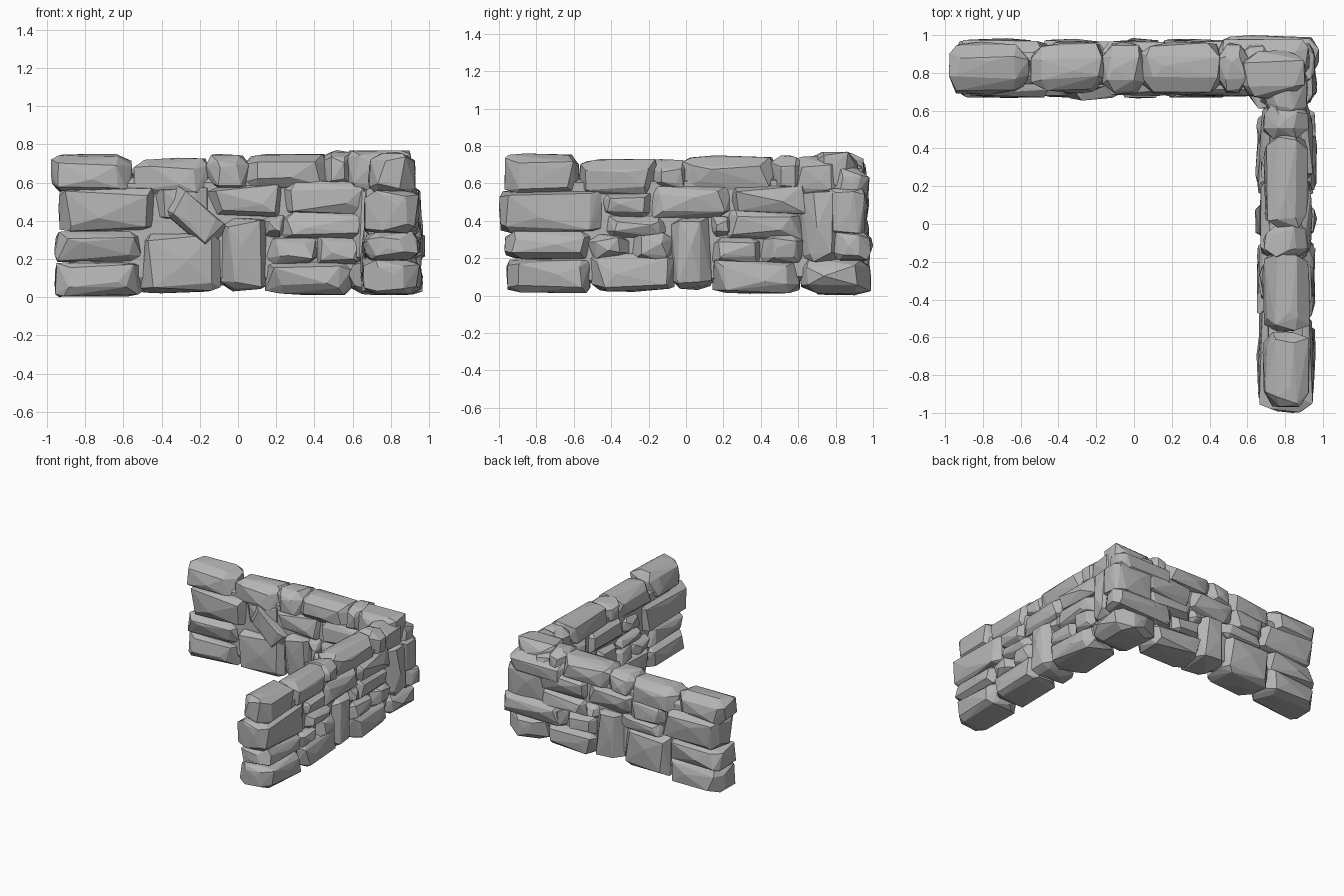
import bpy
import bmesh
import math
import random
from itertools import product
from mathutils import Vector, Matrix

random.seed(5)
rnd = random.uniform

default_cube = bpy.data.objects.get("Cube")
if default_cube:
    bpy.data.objects.remove(default_cube, do_unlink=True)

# One flat grey for all the masonry
grey = bpy.data.materials.new("stone grey")
grey.use_nodes = True
grey.diffuse_color = (0.46, 0.46, 0.46, 1)
grey.node_tree.nodes["Principled BSDF"].inputs["Base Color"].default_value = grey.diffuse_color


def inset(half, smallest, largest):
    """Half size pulled in by a random chamfer, limited on small stones."""
    return half - min(rnd(smallest, largest), half * 0.6)


def stone(name, low, high, along, tilt=0, crown=0.65):
    """Rough-hewn convex stone filling a box; 'along' is the wall's axis,
    'crown' the share of the depth kept by its upper bed."""
    low, high = Vector(low), Vector(high)
    centre, half = (low + high) / 2, (high - low) / 2
    length, depth, height = half[along], half[1 - along], half.z
    points = []
    for a, b, c in product((-1, 1), repeat=3):
        bed = crown if c > 0 else 0.65
        shoulder = 0.13 * (1 - bed)
        # broad face corner, end corner and bed corner
        points.append((a * inset(length, 0.03, 0.09),
                       b * depth * rnd(0.8, 1),
                       c * inset(height, shoulder * 0.4, shoulder * 1.2)))
        points.append((a * length * rnd(0.96, 1),
                       b * depth * rnd(0.2, 0.6),
                       c * inset(height, shoulder * 0.3, shoulder * 1.2)))
        points.append((a * inset(length, 0.01, 0.09),
                       b * depth * bed * rnd(0.75, 1.2),
                       c * height * rnd(0.84, 1)))
    for side in (-1, 1):
        # off-centre high points make the facets
        points.append((rnd(-0.5, 0.5) * length, side * depth, rnd(-0.4, 0.3) * height))
        points.append((rnd(-0.5, 0.5) * length, rnd(-0.3, 0.3) * depth, side * height))
        points.append((side * length, rnd(-0.3, 0.3) * depth, rnd(-0.4, 0.2) * height))

    bm = bmesh.new()
    for u, d, z in points:
        spot = Matrix.Rotation(math.radians(tilt), 3, "Y") @ Vector((u, d, z))
        if along == 1:
            spot.x, spot.y = spot.y, spot.x
        bm.verts.new(spot)
    hull = bmesh.ops.convex_hull(bm, input=bm.verts[:])
    spare = {v for v in hull["geom_interior"] + hull["geom_unused"]
             if isinstance(v, bmesh.types.BMVert)}
    bmesh.ops.delete(bm, geom=list(spare), context="VERTS")
    bmesh.ops.dissolve_limit(bm, angle_limit=math.radians(4),
                             verts=bm.verts[:], edges=bm.edges[:])
    bmesh.ops.recalc_face_normals(bm, faces=bm.faces[:])
    mesh = bpy.data.meshes.new(name)
    bm.to_mesh(mesh)
    bm.free()
    mesh.materials.append(grey)
    obj = bpy.data.objects.new(name, mesh)
    obj.location = centre
    bpy.context.collection.objects.link(obj)


# Courses of each wall: half depth, then (start, end, bottom, top) per stone
back_courses = {
    "base": (.155, [(-.96, -.5, 0, .19), (-.51, -.09, .02, .35),
                    (-.09, .16, .03, .42), (.14, .6, .01, .19)]),
    "low": (.15, [(-.96, -.5, .18, .35), (.14, .42, .17, .32),
                  (.4, .68, .17, .33)]),
    "middle": (.148, [(-.94, -.43, .34, .58), (.12, .26, .31, .43),
                      (.22, .68, .3, .45), (-.17, .24, .42, .59),
                      (.22, .7, .43, .61)]),
    "cap": (.135, [(-.98, -.55, .55, .75), (-.55, -.15, .53, .73),
                   (-.17, .06, .56, .75), (.03, .47, .57, .75),
                   (.44, .61, .58, .77), (.57, .72, .56, .73)]),
}
side_courses = {
    "base": (.157, [(-.96, -.51, .01, .2), (-.51, -.06, .02, .23),
                    (-.08, .14, .03, .42), (.14, .61, .01, .19)]),
    "low": (.15, [(-.97, -.5, .19, .35), (-.53, -.29, .19, .33),
                  (-.31, -.07, .18, .34), (.13, .42, .17, .32),
                  (.4, .63, .17, .33)]),
    "middle": (.14, [(-1, -.43, .33, .57), (-.45, -.09, .31, .43),
                     (-.45, -.17, .41, .55), (-.2, .25, .41, .59),
                     (.12, .26, .31, .43), (.2, .64, .3, .46),
                     (.23, .66, .43, .59)]),
    "cap": (.12, [(-.97, -.57, .54, .76), (-.57, -.15, .53, .73),
                  (-.19, .01, .56, .73), (-.02, .48, .56, .75),
                  (.45, .64, .55, .75)]),
}


def build_wall(wall, courses, along, middle):
    for course, (half_depth, spans) in courses.items():
        crown = 0.4 if course == "cap" else 0.65
        for number, (start, end, bottom, top) in enumerate(spans, 1):
            depth = half_depth * rnd(0.98, 1.05)
            low, high = [middle - depth] * 2 + [bottom], [middle + depth] * 2 + [top]
            low[along], high[along] = start, end
            stone(f"{wall}_{course}_stone_{number}", low, high, along, crown=crown)


build_wall("back_wall", back_courses, 0, .825)
build_wall("side_wall", side_courses, 1, .805)

# Slipped stone leaning on the front of the back wall, with stones behind it
stone("back_wall_leaning_stone", (-.41, .66, .33), (-.06, .88, .5), 0, tilt=41, crown=0.9)
stone("back_wall_upper_backing_stone", (-.46, .69, .4), (-.14, .97, .58), 0)
stone("back_wall_lower_backing_stone", (-.45, .75, .31), (-.07, .97, .43), 0)

# Interlocking stones where the walls meet
stone("corner_base_stone", (.58, .61, .01), (.97, .99, .2), 1)
stone("corner_long_stone", (.43, .76, .18), (.98, 1, .35), 0)
stone("corner_upright_stone", (.66, .61, .18), (.97, .85, .57), 1, crown=0.8)
stone("corner_inner_stone", (.6, .66, .18), (.8, .88, .58), 0)
stone("corner_outer_stone", (.58, .74, .32), (.96, .97, .58), 0)
stone("corner_cap_stone", (.57, .66, .55), (.91, .92, .77), 0, crown=0.5)
stone("corner_side_cap_stone", (.68, .56, .54), (.92, .84, .75), 1, crown=0.4)
stone("corner_back_cap_stone", (.44, .76, .5), (.93, .98, .69), 0, crown=0.4)

# Packed rubble hidden behind the joints
stone("back_wall_rubble_core", (-.88, .73, .06), (.85, .92, .64), 0)
stone("side_wall_rubble_core", (.71, -.88, .06), (.9, .85, .64), 1)
